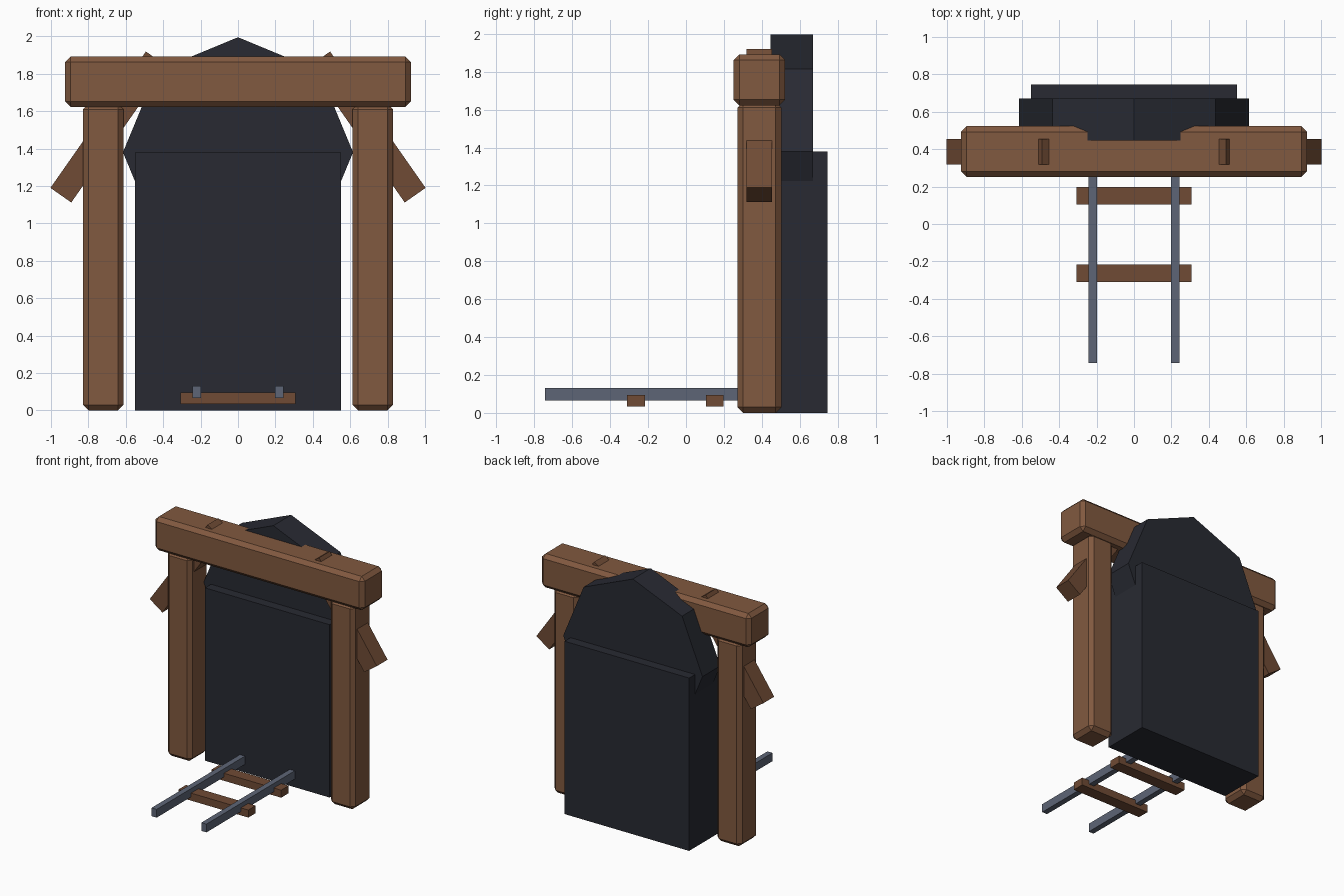
import bpy
from math import radians

if "Cube" in bpy.data.objects:
    bpy.data.objects.remove(bpy.data.objects["Cube"])


def material(name, rgb):
    m = bpy.data.materials.new(name)
    m.diffuse_color = (*rgb, 1)
    m.use_nodes = True
    m.node_tree.nodes["Principled BSDF"].inputs["Base Color"].default_value = m.diffuse_color
    return m


TIMBER = material("timber", (0.22, 0.10, 0.05))
DARK_TIMBER = material("dark_timber", (0.16, 0.07, 0.035))
ROCK = material("dark_rock", (0.021, 0.023, 0.032))
STEEL = material("steel", (0.11, 0.13, 0.18))


def box(name, center, size, mat, bevel=0, tilt=0):
    bpy.ops.mesh.primitive_cube_add(size=1, location=center, rotation=(0, tilt, 0))
    ob = bpy.context.object
    ob.name = name
    ob.scale = size
    bpy.ops.object.transform_apply(location=False, rotation=False, scale=True)
    ob.data.materials.append(mat)
    if bevel:
        mod = ob.modifiers.new("chamfer", 'BEVEL')
        mod.width = bevel
        mod.segments = 1
    return ob


# Tunnel mouth: rectangular block with an eight-sided arch top
box("tunnel_block", (0, 0.558, 0.69), (1.10, 0.376, 1.38), ROCK)
bpy.ops.mesh.primitive_cylinder_add(vertices=8, radius=0.615, depth=0.225,
                                    location=(0, 0.558, 1.38),
                                    rotation=(radians(90), 0, 0))
arch = bpy.context.object
arch.name = "tunnel_arch"
arch.data.materials.append(ROCK)

# Lintel across the posts
box("lintel", (0, 0.387, 1.757), (1.85, 0.272, 0.27), TIMBER, 0.03)

# Mirrored posts, diagonal braces and rails
for side, s in (("left", -1), ("right", 1)):
    box(f"{side}_post", (s * 0.72, 0.387, 0.82), (0.218, 0.232, 1.64), TIMBER, 0.03)
    box(f"{side}_brace", (s * 0.692, 0.387, 1.515), (0.136, 0.136, 0.89),
        DARK_TIMBER, tilt=radians(-35 * s))
    box(f"{side}_rail", (s * 0.22, -0.172, 0.098), (0.045, 1.145, 0.066), STEEL)

# Sleepers under the rails
for i, y in enumerate((-0.263, 0.152)):
    box(f"sleeper_{i + 1}", (0, y, 0.065), (0.616, 0.094, 0.06), DARK_TIMBER)
